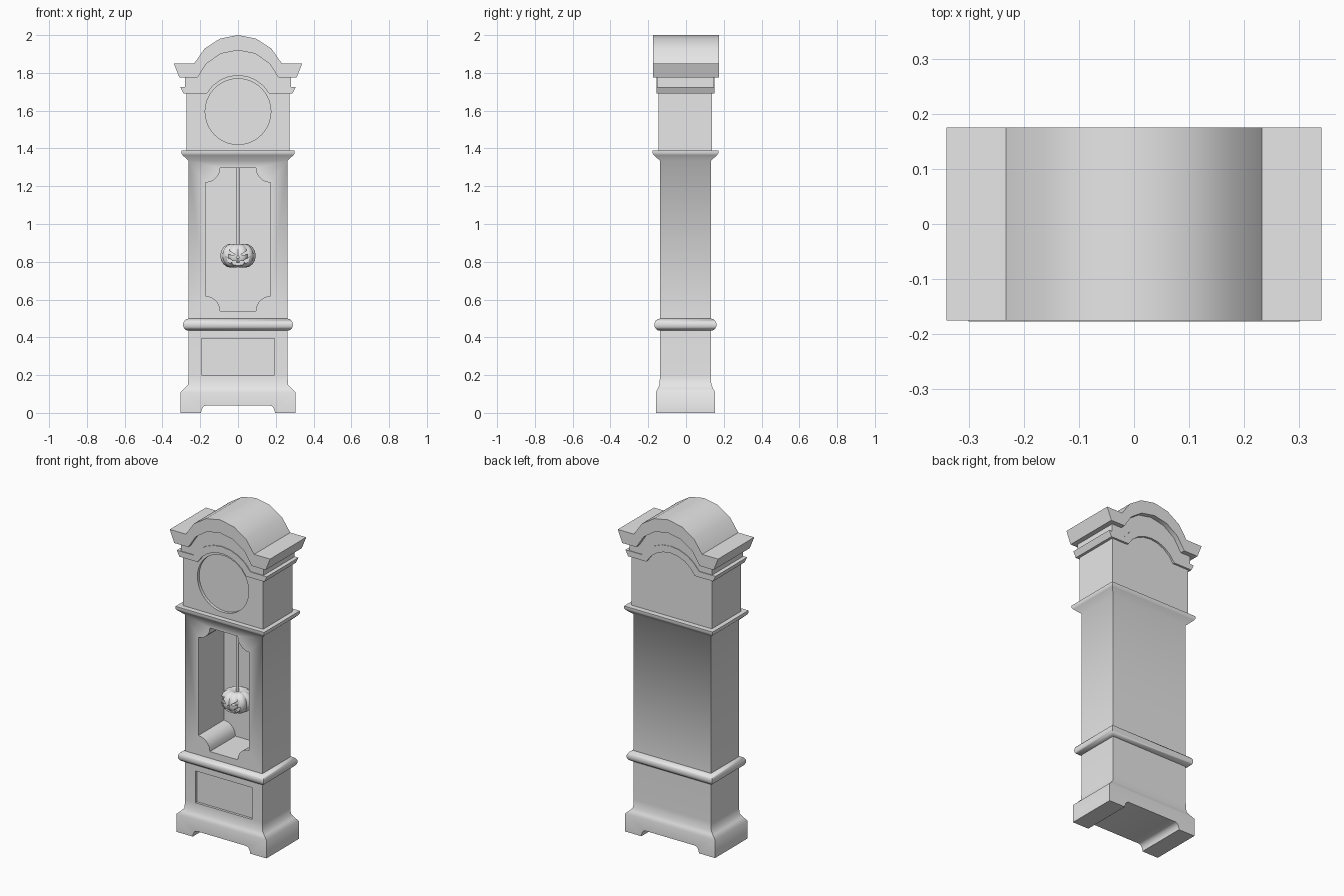
import bpy, bmesh
from math import sin, cos, pi, atan2, asin, exp, radians
from mathutils import Vector

cube = bpy.data.objects.get("Cube")
if cube:
    bpy.data.objects.remove(cube, do_unlink=True)

grey = bpy.data.materials.new("plain_grey")
grey.use_nodes = True
grey.diffuse_color = (0.8, 0.8, 0.8, 1)
grey.node_tree.nodes["Principled BSDF"].inputs["Base Color"].default_value = (0.8, 0.8, 0.8, 1)


def make(name, bm):
    """Turn a bmesh into an object with the shared material."""
    bmesh.ops.recalc_face_normals(bm, faces=bm.faces[:])
    mesh = bpy.data.meshes.new(name)
    bm.to_mesh(mesh)
    bm.free()
    mesh.materials.append(grey)
    obj = bpy.data.objects.new(name, mesh)
    bpy.context.collection.objects.link(obj)
    return obj


def activate(obj):
    bpy.ops.object.select_all(action='DESELECT')
    obj.select_set(True)
    bpy.context.view_layer.objects.active = obj


def smooth(obj, angle=50):
    activate(obj)
    bpy.ops.object.shade_smooth_by_angle(angle=radians(angle))


def prism(name, pts, y0, y1):
    """Extrude an x-z outline from y0 to y1."""
    bm = bmesh.new()
    face = bm.faces.new([bm.verts.new((x, y0, z)) for x, z in pts])
    new = bmesh.ops.extrude_face_region(bm, geom=[face])["geom"]
    verts = [v for v in new if isinstance(v, bmesh.types.BMVert)]
    bmesh.ops.translate(bm, verts=verts, vec=Vector((0, y1 - y0, 0)))
    return make(name, bm)


def loft(name, rings, y_mid):
    """Skin a stack of rectangles given as (half width, half depth, height)."""
    bm = bmesh.new()
    corners = [(1, -1), (1, 1), (-1, 1), (-1, -1)]
    loops = [[bm.verts.new((sx * w, y_mid + sy * d, z)) for sx, sy in corners]
             for w, d, z in rings]
    for a, b in zip(loops, loops[1:]):
        for i in range(4):
            j = (i + 1) % 4
            bm.faces.new((a[i], a[j], b[j], b[i]))
    bm.faces.new(loops[0])
    bm.faces.new(loops[-1])
    return make(name, bm)


def cut(obj, cutter):
    """Subtract the cutter and throw it away."""
    cutter.hide_render = True
    mod = obj.modifiers.new("cut", 'BOOLEAN')
    mod.operation = 'DIFFERENCE'
    mod.solver = 'EXACT'
    mod.object = cutter
    activate(obj)
    bpy.ops.object.modifier_apply(modifier=mod.name)
    bpy.data.objects.remove(cutter, do_unlink=True)


def arc(cx, cz, r, a0, a1, n):
    return [(cx + r * cos(a0 + (a1 - a0) * i / n), cz + r * sin(a0 + (a1 - a0) * i / n))
            for i in range(n + 1)]


def arch(w, z, top, n=8):
    """Arch from (w, z) over (0, top) to (-w, z)."""
    h = top - z
    r = (w * w + h * h) / (2 * h)
    a = atan2(z - top + r, w)
    return arc(0, top - r, r, a, pi - a, n)


def mirrored(half):
    return half + [(-x, z) for x, z in reversed(half)]


def band(name, low, high, w_low, w_high, y0, y1, n=8):
    """Moulding that runs level at the sides and arches over the middle."""
    upper = [(w_high, high[1])] + arch(*high, n) + [(-w_high, high[1])]
    lower = [(w_low, low[1])] + arch(*low, n) + [(-w_low, low[1])]
    obj = prism(name, upper + lower[::-1], y0, y1)
    smooth(obj)
    return obj


# Case: flared base, plinth, roll moulding, trunk and ledge
W, D = 0.262, 0.135
roll = [(W + 0.029 * cos(a), D + 0.03 * cos(a), 0.467 + 0.032 * sin(a))
        for a in [pi * (i / 8 - 0.5) for i in range(9)]]
rings = [(0.305, 0.157, 0), (0.305, 0.157, 0.11), (0.283, 0.146, 0.13),
         (0.265, 0.137, 0.15), (W, D, 0.2)] + roll
rings += [(W, D, 1.335), (0.294, 0.168, 1.365), (0.3, 0.174, 1.375), (0.3, 0.174, 1.39)]
case = loft("case", rings, -0.003)

# Gap between the feet
cut(case, prism("foot_cutter", mirrored([(0.195, -0.05), (0.195, 0.005), (0.19, 0.022),
                                         (0.182, 0.034), (0.168, 0.04)]), -0.3, 0.3))

# Recessed plinth panel
cut(case, prism("panel_cutter", mirrored([(0.193, 0.2), (0.193, 0.395)]), -0.3, -0.123))

# Deep window with scooped corners
window = []
for i, (x, z) in enumerate([(0.172, 0.54), (0.172, 1.297), (-0.172, 1.297), (-0.172, 0.54)]):
    start = pi + i * pi / 2
    window += arc(x, z, 0.078, start, start - pi / 2, 5)
cut(case, prism("window_cutter", window, -0.3, 0.11))
smooth(case)

# Hood with recessed dial
hood = prism("hood", [(-0.272, 1.385), (0.272, 1.385), (0.272, 1.71)]
             + arch(0.18, 1.71, 1.81) + [(-0.272, 1.71)], -0.145, 0.138)
cut(hood, prism("dial_cutter", arc(0, 1.595, 0.174, 0, 2 * pi, 40)[:-1], -0.3, -0.127))
smooth(hood)

# Arched mouldings and roof
band("cornice", (0.165, 1.69, 1.786), (0.194, 1.725, 1.828), 0.288, 0.305, -0.157, 0.15)
band("frieze", (0.18, 1.71, 1.81), (0.22, 1.8, 1.95), 0.28, 0.28, -0.152, 0.146)
band("roof", (0.215, 1.775, 1.92), (0.232, 1.85, 2.0), 0.31, 0.34, -0.175, 0.175, 6)

# Pendulum rod
bm = bmesh.new()
bmesh.ops.create_cone(bm, cap_ends=True, segments=12, radius1=0.008, radius2=0.008, depth=0.44)
bmesh.ops.translate(bm, verts=bm.verts[:], vec=Vector((0, -0.005, 1.095)))
smooth(make("pendulum_rod", bm))

# Pumpkin bob: ribbed, squashed sphere with dented ends
bm = bmesh.new()
bmesh.ops.create_uvsphere(bm, u_segments=60, v_segments=24, radius=1)
for v in bm.verts:
    tilt = asin(max(-1, min(1, v.co.z)))
    turn = atan2(v.co.y, v.co.x)
    rad = 0.093 * max(0, cos(tilt)) ** 0.7 * (1 - 0.09 * abs(sin(5 * turn)) ** 6)
    z = 0.068 * sin(tilt)
    z -= (1 if z > 0 else -1) * 0.018 * exp(-(rad / 0.03) ** 2)
    v.co = Vector((rad * cos(turn), rad * sin(turn) - 0.005, 0.832 + z))
bob = make("pumpkin_bob", bm)

# Carved face
for s in (1, -1):
    eye = [(0.014 * s, 0.838), (0.058 * s, 0.866), (0.054 * s, 0.842), (0.032 * s, 0.834)]
    cut(bob, prism("eye_cutter", eye, -0.2, -0.066))
cut(bob, prism("nose_cutter", [(-0.01, 0.82), (0.01, 0.82), (0, 0.835)], -0.2, -0.07))
mouth = mirrored([(0.008, 0.797), (0.012, 0.807), (0.03, 0.803), (0.036, 0.813), (0.066, 0.826),
                  (0.054, 0.798), (0.04, 0.79), (0.034, 0.797), (0.026, 0.784), (0.008, 0.781)])
cut(bob, prism("mouth_cutter", mouth, -0.2, -0.06))
smooth(bob, 40)
